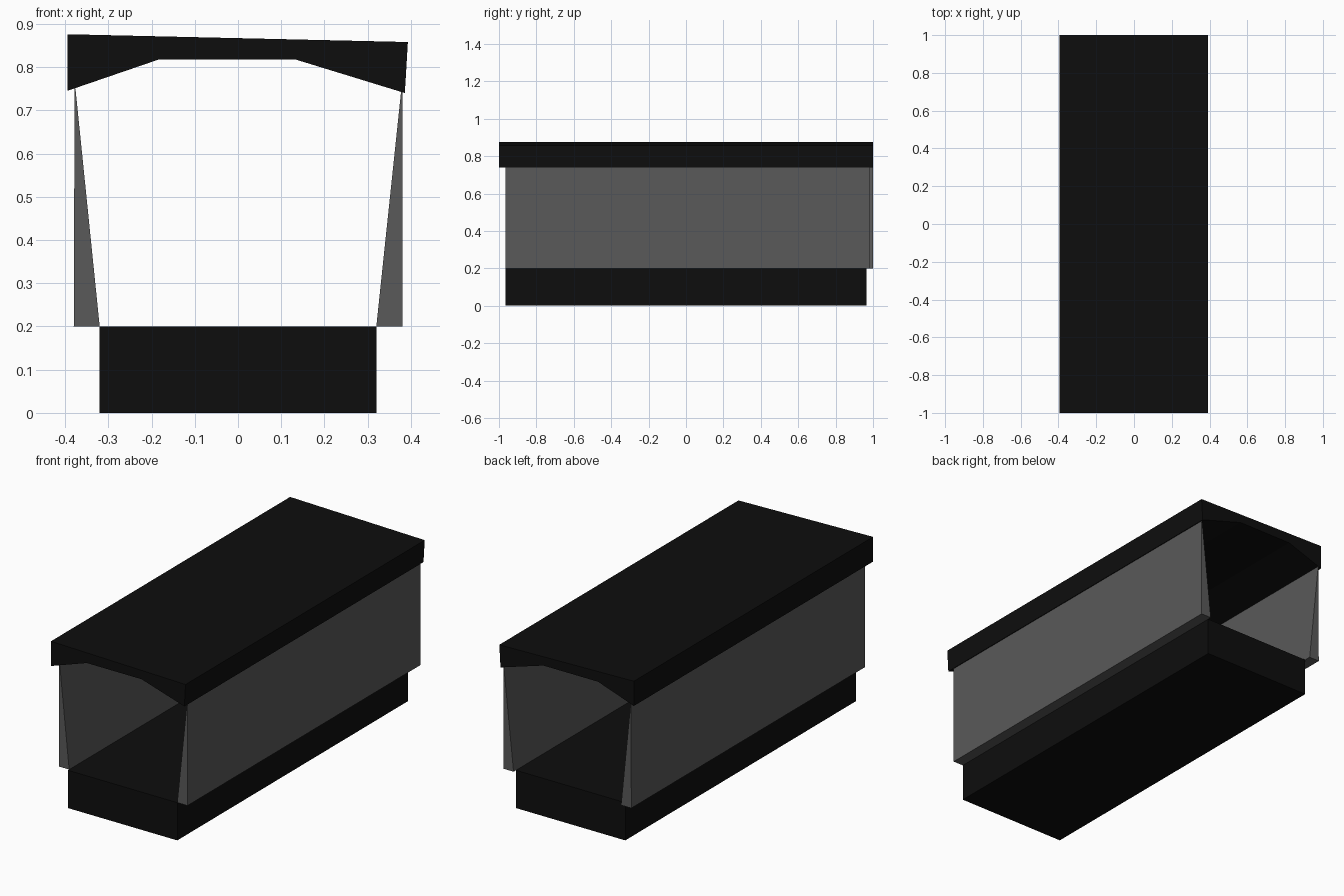
import bpy

if "Cube" in bpy.data.objects:
    bpy.data.objects.remove(bpy.data.objects["Cube"])


def material(name, rgb):
    m = bpy.data.materials.new(name)
    m.diffuse_color = (*rgb, 1.0)
    m.use_nodes = True
    m.node_tree.nodes["Principled BSDF"].inputs["Base Color"].default_value = m.diffuse_color
    return m


black = material("black", (0.0043, 0.0043, 0.0043))
grey = material("dark grey", (0.1, 0.1, 0.1))


def extrude_profile(name, profile, y0, y1, mat):
    """Extrude a counter-clockwise (x, z) profile from y0 (front) to y1 (back)."""
    n = len(profile)
    verts = [(x, y, z) for y in (y0, y1) for x, z in profile]
    faces = [list(range(n)), list(range(2 * n - 1, n - 1, -1))]
    faces += [[i, i + n, (i + 1) % n + n, (i + 1) % n] for i in range(n)]
    mesh = bpy.data.meshes.new(name)
    mesh.from_pydata(verts, [], faces)
    mesh.materials.append(mat)
    obj = bpy.data.objects.new(name, mesh)
    bpy.context.collection.objects.link(obj)
    return obj


# Solid base block
extrude_profile("base", [(-0.32, 0), (0.32, 0), (0.32, 0.2), (-0.32, 0.2)],
                -0.965, 0.965, black)

# Wedge-shaped side walls, slightly offset from each other lengthwise
extrude_profile("right_wall", [(0.32, 0.2), (0.38, 0.2), (0.38, 0.75), (0.378, 0.75)],
                -0.965, 0.985, grey)
extrude_profile("left_wall", [(-0.38, 0.2), (-0.32, 0.2), (-0.376, 0.75), (-0.378, 0.75)],
                -0.955, 1.0, grey)

# Overhanging roof with a chamfered underside
extrude_profile("roof", [(-0.395, 0.745), (-0.185, 0.817), (0.135, 0.817),
                         (0.386, 0.74), (0.393, 0.858), (-0.395, 0.876)],
                -1.0, 1.0, black)
